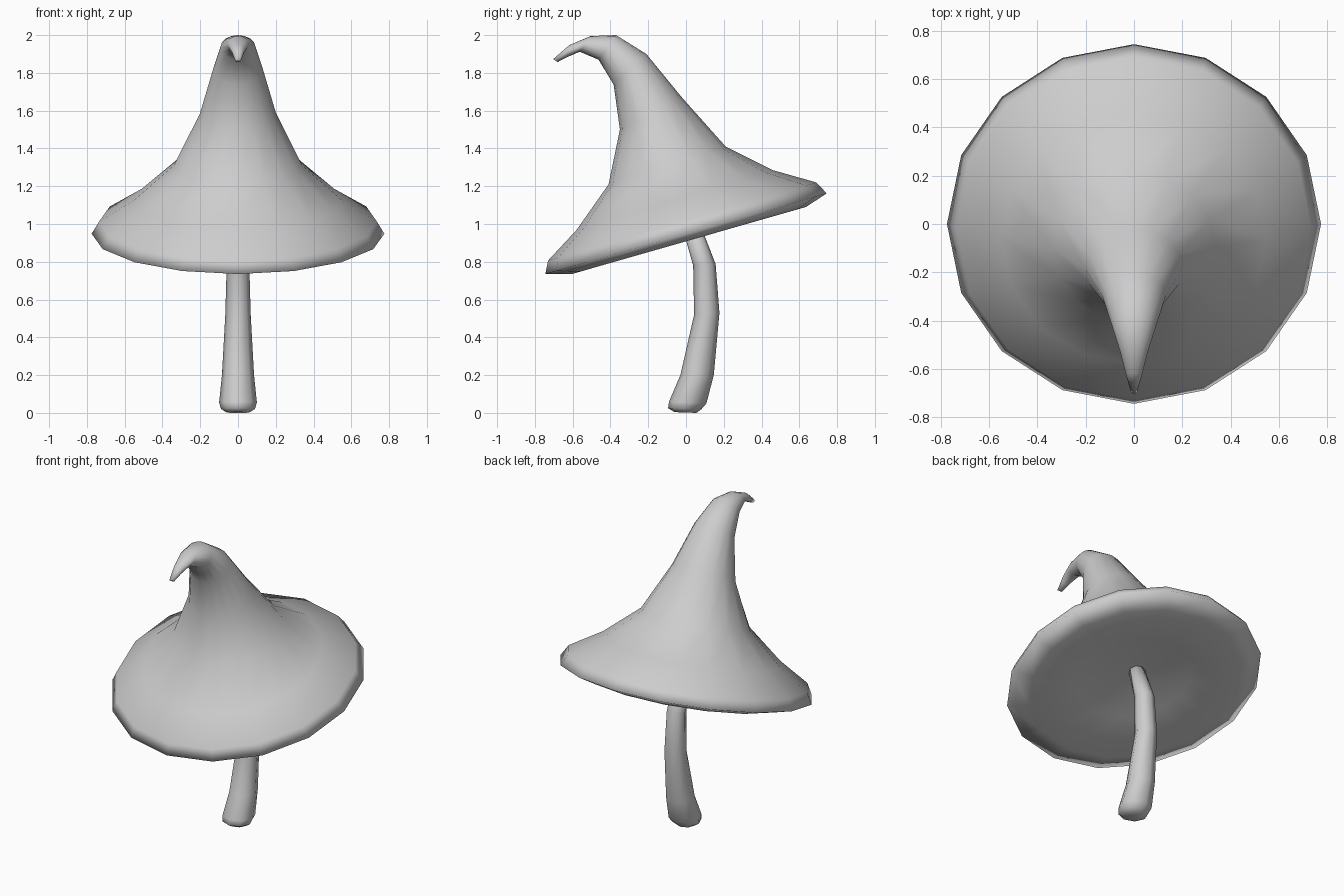
import bpy, bmesh
from math import cos, sin, tau
from mathutils import Vector

cube = bpy.data.objects.get("Cube")
if cube:
    bpy.data.objects.remove(cube, do_unlink=True)

grey = bpy.data.materials.new("plain grey")
grey.use_nodes = True
colour = (0.61, 0.61, 0.61, 1)
grey.diffuse_color = colour
grey.node_tree.nodes["Principled BSDF"].inputs["Base Color"].default_value = colour


def loft(name, rings, sides):
    """Skin tilted rings, each given as front y, z, back y, z and half width."""
    bm = bmesh.new()
    loops = []
    for fy, fz, by, bz, half in rings:
        front, back = Vector((0, fy, fz)), Vector((0, by, bz))
        mid, reach = (front + back) / 2, (back - front) / 2
        side = Vector((half, 0, 0))
        angles = [tau * i / sides for i in range(sides)]
        loops.append([bm.verts.new(mid + side * cos(a) + reach * sin(a)) for a in angles])
    for low, high in zip(loops, loops[1:]):
        for i in range(sides):
            j = (i + 1) % sides
            bm.faces.new((low[i], low[j], high[j], high[i]))
    # Close both ends
    bm.faces.new(loops[0][::-1])
    bm.faces.new(loops[-1])
    bmesh.ops.recalc_face_normals(bm, faces=bm.faces)
    for face in bm.faces:
        face.smooth = True
    mesh = bpy.data.meshes.new(name)
    bm.to_mesh(mesh)
    bm.free()
    mesh.materials.append(grey)
    obj = bpy.data.objects.new(name, mesh)
    bpy.context.collection.objects.link(obj)
    return obj


# Tilted cap: domed underside, thick rim, flared cone and curled tip
loft("mushroom_cap", [
    (-0.06, 0.97, 0.06, 1.003, 0.06),
    (-0.335, 0.868, 0.335, 1.058, 0.35),
    (-0.605, 0.735, 0.635, 1.09, 0.65),
    (-0.745, 0.735, 0.745, 1.162, 0.775),
    (-0.73, 0.807, 0.69, 1.22, 0.735),
    (-0.58, 0.968, 0.46, 1.285, 0.55),
    (-0.41, 1.21, 0.21, 1.41, 0.34),
    (-0.35, 1.50, -0.02, 1.668, 0.202),
    (-0.383, 1.738, -0.21, 1.90, 0.132),
    (-0.463, 1.87, -0.37, 2.0, 0.093),
    (-0.563, 1.912, -0.505, 1.995, 0.056),
    (-0.63, 1.883, -0.618, 1.947, 0.033),
    (-0.68, 1.857, -0.703, 1.873, 0.015),
], 16)

# Bowed stem with a rounded, swollen foot
loft("mushroom_stem", [
    (-0.06, 0.004, 0.055, 0.0, 0.06),
    (-0.095, 0.025, 0.08, 0.018, 0.09),
    (-0.09, 0.06, 0.108, 0.05, 0.10),
    (-0.03, 0.20, 0.147, 0.20, 0.085),
    (0.043, 0.52, 0.177, 0.53, 0.067),
    (0.038, 0.78, 0.157, 0.787, 0.06),
    (-0.025, 1.0, 0.065, 1.025, 0.05),
], 8)
